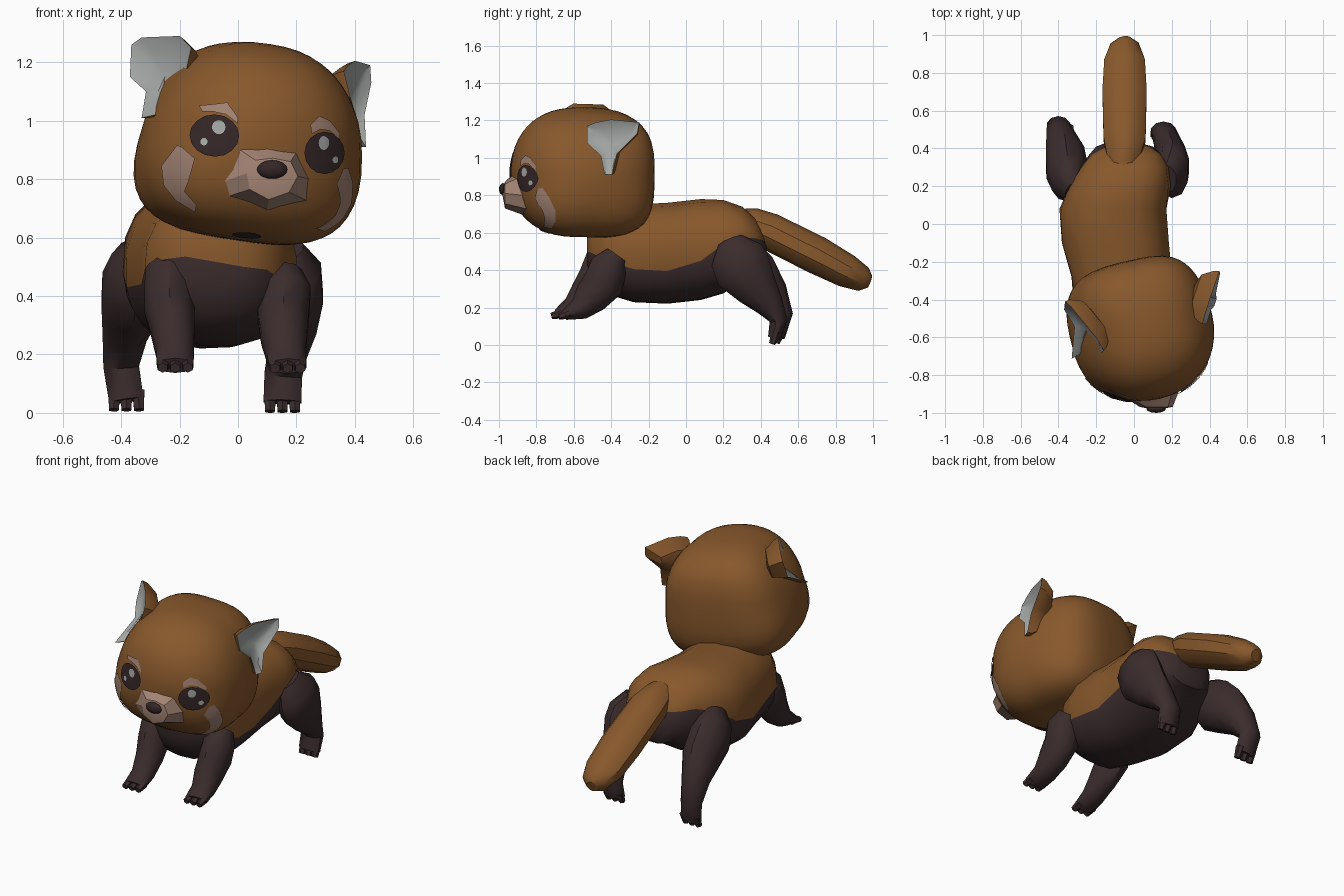
import bpy, bmesh, math
from mathutils import Vector, Matrix
from mathutils.bvhtree import BVHTree

if "Cube" in bpy.data.objects:
    bpy.data.objects.remove(bpy.data.objects["Cube"])


def material(name, rgb):
    m = bpy.data.materials.new(name)
    m.use_nodes = True
    m.diffuse_color = (*rgb, 1)
    node = next(n for n in m.node_tree.nodes if n.type == 'BSDF_PRINCIPLED')
    node.inputs["Base Color"].default_value = (*rgb, 1)
    node.inputs["Roughness"].default_value = 0.8
    return m


RUST = material("rust fur", (0.245, 0.098, 0.025))
DARK = material("dark fur", (0.044, 0.025, 0.026))
PINK = material("pale pink fur", (0.36, 0.225, 0.17))
GREY = material("light grey", (0.37, 0.39, 0.375))
BLACK = material("nose and eye", (0.034, 0.019, 0.02))


def finish(bm, name, mats, angle=40, recalc=True):
    if recalc:
        bmesh.ops.recalc_face_normals(bm, faces=bm.faces)
    me = bpy.data.meshes.new(name)
    bm.to_mesh(me)
    bm.free()
    for m in mats:
        me.materials.append(m)
    ob = bpy.data.objects.new(name, me)
    bpy.context.collection.objects.link(ob)
    bpy.ops.object.select_all(action='DESELECT')
    ob.select_set(True)
    bpy.context.view_layer.objects.active = ob
    bpy.ops.object.shade_smooth_by_angle(angle=math.radians(angle))


def bridge(bm, a, b, closed=True, mat=lambda i: 0):
    n = len(a)
    for i in range(n if closed else n - 1):
        j = (i + 1) % n
        bm.faces.new((a[i], a[j], b[j], b[i])).material_index = mat(i)


def tube(bm, path, sides=10):
    """Tapered tube; each station is x, y, z, sideways radius, other radius."""
    pts = [Vector(p[:3]) for p in path]
    rings = []
    for i, p in enumerate(path):
        t = (pts[min(i + 1, len(pts) - 1)] - pts[max(i - 1, 0)]).normalized()
        u = Vector((1, 0, 0))
        u = (u - t * u.dot(t)).normalized()
        v = t.cross(u)
        rings.append([bm.verts.new(pts[i] + u * p[3] * math.cos(a) + v * p[4] * math.sin(a))
                      for a in (2 * math.pi * (k + .5) / sides for k in range(sides))])
    for a, b in zip(rings, rings[1:]):
        bridge(bm, a, b)
    bm.faces.new(rings[0])
    bm.faces.new(rings[-1])


def spow(v, e):
    return math.copysign(abs(v) ** e, v)


# Body: lofted rings with an edge loop along the colour border, higher on the right
# station: y, centre x, centre z, half width, half height, border z
stations = [(-.53, -.08, .52, .10, .09, .50), (-.50, -.08, .51, .18, .17, .49),
            (-.42, -.08, .50, .24, .23, .45), (-.28, -.065, .49, .268, .262, .405),
            (-.10, -.10, .49, .285, .27, .395), (.08, -.11, .51, .285, .27, .45),
            (.20, -.075, .525, .27, .25, .54), (.30, -.05, .54, .235, .20, .575),
            (.37, -.045, .53, .19, .15, .57), (.41, -.05, .50, .15, .11, .56),
            (.43, -.06, .49, .09, .07, .55)]
P = 2.4
SEG = 10
bm = bmesh.new()
rings = []
for y, cx, cz, hw, hh, zb in stations:
    a, b = (math.asin(spow(max(-.95, min(.95, (z - cz) / hh)), P / 2)) for z in (zb, zb + .035))
    angles = [a + (math.pi - a - b) * k / SEG for k in range(SEG)]
    angles += [math.pi - b + (math.pi + a + b) * k / SEG for k in range(SEG)]
    rings.append([bm.verts.new((cx + hw * spow(math.cos(t), 2 / P), y,
                                cz + hh * spow(math.sin(t), 2 / P))) for t in angles])
for a, b in zip(rings, rings[1:]):
    bridge(bm, a, b, mat=lambda i: 0 if i < SEG else 1)
for r in (rings[0], rings[-1]):
    bm.faces.new(r[:SEG + 1]).material_index = 0
    bm.faces.new(r[SEG:] + r[:1]).material_index = 1
finish(bm, "body", [RUST, DARK])

# Tail
bm = bmesh.new()
tube(bm, [(-.06, .26, .67, .07, .06), (-.055, .35, .64, .092, .095), (-.05, .45, .605, .117, .10),
          (-.05, .70, .48, .123, .102), (-.05, .86, .395, .113, .09),
          (-.05, .95, .35, .078, .067), (-.055, .982, .338, .035, .035)], 10)
finish(bm, "tail", [RUST], 35)

# Legs with three short toes each; the toes run along the given direction
legs = {
    "front_right_leg": ([(-.225, -.39, .53, .06, .06), (-.235, -.43, .475, .088, .10),
                         (-.235, -.47, .36, .09, .105), (-.222, -.535, .275, .077, .088),
                         (-.215, -.61, .20, .067, .058), (-.215, -.69, .162, .066, .028)],
                        (0, -.03, -.008)),
    "front_left_leg": ([(.16, -.37, .48, .06, .06), (.163, -.41, .425, .09, .10),
                        (.155, -.44, .33, .092, .11), (.158, -.51, .255, .082, .095),
                        (.165, -.57, .192, .07, .062), (.17, -.65, .16, .068, .028)],
                       (0, -.03, -.008)),
    "rear_right_leg": ([(-.31, .17, .56, .06, .07), (-.345, .22, .50, .095, .13),
                        (-.355, .28, .44, .115, .15), (-.365, .37, .37, .108, .135),
                        (-.388, .46, .27, .08, .09), (-.40, .52, .16, .064, .052),
                        (-.382, .495, .042, .062, .034)], (0, -.012, -.032)),
    "rear_left_leg": ([(.17, .24, .55, .06, .08), (.20, .27, .48, .09, .145),
                       (.205, .305, .40, .09, .155), (.19, .38, .30, .083, .115),
                       (.17, .45, .21, .07, .075), (.155, .495, .13, .068, .048),
                       (.152, .472, .037, .068, .034)], (0, -.012, -.032)),
}
for name, (path, toe) in legs.items():
    bm = bmesh.new()
    tube(bm, path, 10)
    x, y, z, rx, ry = path[-1]
    for k in (-1, 0, 1):
        start = Vector((x + k * .041, y, z)) - Vector(toe)
        end = Vector((x + k * .043, y, z)) + Vector(toe)
        tube(bm, [(*start, .024, .028), (*end, .019, .017)], 6)
    finish(bm, name, [DARK])

# Head: rounded box, turned and tilted towards the left
HEAD = (Matrix.Translation((.052, -.56, .927)) @ Matrix.Rotation(math.radians(13), 4, 'Z')
        @ Matrix.Rotation(math.radians(8.5), 4, 'Y'))
half = (.375, .375, .34)
bm = bmesh.new()
bmesh.ops.create_cube(bm, size=2)
bmesh.ops.subdivide_edges(bm, edges=bm.edges[:], cuts=11, use_grid_fill=True)
for v in bm.verts:
    d = v.co.normalized()
    p = 2.1 + 1.0 * max(0, d.y) + .8 * max(0, -d.z) + .25 * max(0, d.z)
    c = d / sum(abs(d[i] / half[i]) ** p for i in range(3)) ** (1 / p)
    c.x *= 1 - .12 * c.z / half[2]
    v.co = HEAD @ c
bmesh.ops.recalc_face_normals(bm, faces=bm.faces)
bvh = BVHTree.FromBMesh(bm)
finish(bm, "head", [RUST])


# Directions for laying details on the head: ray start and ray direction
CAST = {"front": (lambda a, b: (a, -3, b), (0, 1, 0)),
        "left": (lambda a, b: (3, a, b), (-1, 0, 0)),
        "below": (lambda a, b: (a, b, -1), (0, 0, 1))}


def on_head(a, b, lift=.006, view="front"):
    start, ray = CAST[view]
    hit, nor = bvh.ray_cast(Vector(start(a, b)), Vector(ray))[:2]
    if hit is None:
        hit, nor = bvh.find_nearest(Vector((a, -.72, b)))[:2]
    return hit + nor * lift


def plate(name, rows, mat, closed, lift=.006, view="front"):
    bm = bmesh.new()
    grid = [[bm.verts.new(on_head(a, b, lift, view)) for a, b in row] for row in rows]
    for r, s in zip(grid, grid[1:]):
        bridge(bm, r, s, closed)
    if closed:
        bm.faces.new(grid[-1])
    bm.normal_update()
    if sum(f.normal.dot(Vector(CAST[view][1])) for f in bm.faces) > 0:
        bmesh.ops.reverse_faces(bm, faces=bm.faces[:])
    finish(bm, name, [mat], recalc=False)


def ellipse(name, cx, cz, rx, rz, mat, lift=.006, view="front"):
    rows = [[(cx + rx * s * math.cos(k * math.pi / 8), cz + rz * s * math.sin(k * math.pi / 8))
             for k in range(16)] for s in (1, .7, .4, .15)]
    plate(name, rows, mat, True, lift, view)


def fine(line, n=3):
    out = [tuple(Vector(a).lerp(Vector(b), k / n)) for a, b in zip(line, line[1:]) for k in range(n)]
    return out + [line[-1]]


def patch(name, outer, inner, view="front"):
    a, b = fine(outer), fine(inner)
    rows = [[tuple(Vector(p).lerp(Vector(q), t / 3)) for p, q in zip(a, b)] for t in range(4)]
    plate(name, rows, PINK, False, .006, view)


# Cheek and brow markings
patch("right_cheek", [(-.205, .915), (-.258, .845), (-.25, .78), (-.21, .73), (-.145, .69)],
      [(-.19, .91), (-.145, .87), (-.165, .80), (-.18, .76), (-.14, .715)])
patch("left_cheek", [(-.765, .84), (-.73, .79), (-.695, .72), (-.695, .66), (-.715, .625)],
      [(-.79, .835), (-.805, .785), (-.765, .72), (-.752, .68), (-.758, .635)], "left")
patch("right_brow", [(-.13, 1.05), (-.085, 1.055), (-.035, 1.06), (0, 1.01)],
      [(-.12, 1.03), (-.085, 1.03), (-.04, 1.02), (0, .99)])
patch("left_brow", [(.245, .985), (.275, 1.015), (.31, 1.0), (.345, .955)],
      [(.25, .955), (.28, .97), (.31, .965), (.345, .935)])

# Eyes with highlights
for side, x, z, rx, rz, big, small in (
        ("right", -.078, .948, .083, .071, (.016, .028), (-.034, -.022)),
        ("left", .291, .890, .067, .071, (-.004, .034), (.034, -.024))):
    ellipse(side + "_eye", x, z, rx, rz, BLACK, .009)
    ellipse(side + "_eye_highlight", x + big[0], z + big[1], rx * .27, .024, GREY, .013)
    ellipse(side + "_eye_glint", x + small[0], z + small[1], rx * .15, .013, GREY, .013)

# Dark mark under the chin
ellipse("chin_mark", .03, -.755, .05, .03, BLACK, .006, "below")

# Muzzle: faceted rings from the face out to a blunt tip
outer = [(0, .905), (.10, .905), (.20, .89), (.245, .80), (.238, .725), (.10, .69), (-.035, .74), (-.052, .79)]
inner = [(.06, .865), (.12, .872), (.18, .86), (.205, .81), (.175, .755), (.105, .73), (.04, .765), (.03, .82)]
bm = bmesh.new()
r0 = [bm.verts.new(on_head(a, b, -.003)) for a, b in outer]
r1 = [bm.verts.new((a, -.968, b)) for a, b in inner]
bridge(bm, r0, r1)
tip = bm.verts.new((.115, -.985, .82))
for i in range(len(r1)):
    bm.faces.new((r1[i], r1[(i + 1) % len(r1)], tip))
finish(bm, "muzzle", [PINK], 25)

# Nose
bm = bmesh.new()
bmesh.ops.create_uvsphere(bm, u_segments=12, v_segments=8, radius=1)
bmesh.ops.transform(bm, verts=bm.verts, matrix=Matrix.Translation((.117, -.978, .833))
                    @ Matrix.Diagonal((.052, .022, .032, 1)))
finish(bm, "nose", [BLACK])


# Ears: grey hollow in front, rust wedge behind
def ear(name, outline, normal):
    n = Vector(normal).normalized()
    mid = sum(outline, Vector()) / len(outline)
    bm = bmesh.new()

    def ring(scale, depth):
        return [bm.verts.new(mid + (p - mid) * scale - n * depth) for p in outline]

    rim, bowl, back, hump = ring(1, 0), ring(.7, .025), ring(.95, .03), ring(.7, .09)
    bridge(bm, rim, bowl)
    bridge(bm, rim, back, mat=lambda i: 1)
    bridge(bm, back, hump, mat=lambda i: 1)
    for r, depth, m in ((bowl, .04, 0), (hump, .13, 1)):
        c = bm.verts.new(mid - n * depth)
        for i in range(len(r)):
            bm.faces.new((r[i], r[(i + 1) % len(r)], c)).material_index = m
    finish(bm, name, [GREY, RUST], 35)


right = []
for x, z in [(-.365, 1.26), (-.33, 1.285), (-.20, 1.29), (-.16, 1.25), (-.18, 1.16),
             (-.27, 1.09), (-.285, 1.02), (-.33, 1.01), (-.315, 1.10), (-.37, 1.15)]:
    y = -.39 - 1.25 * (x + .37) - .45 * (1.29 - z)
    if z < 1.06:
        y = min(y, on_head(x, z).y - .01)
    right.append(Vector((x, y, z)))
ear("right_ear", right, (-1.25, -1, .45))
left = []
for y, z in [(-.53, 1.17), (-.48, 1.19), (-.40, 1.205), (-.25, 1.19), (-.26, 1.13), (-.34, 1.05),
             (-.37, 1.02), (-.395, .91), (-.435, .91), (-.455, 1.01), (-.53, 1.08)]:
    x = .36 + .33 * (y + .53) + .12 * (1.19 - z)
    if z < 1.1:
        x = max(x, on_head(y, z, .012, "left").x)
    left.append(Vector((x, y, z)))
ear("left_ear", left, (1, -.33, .12))
